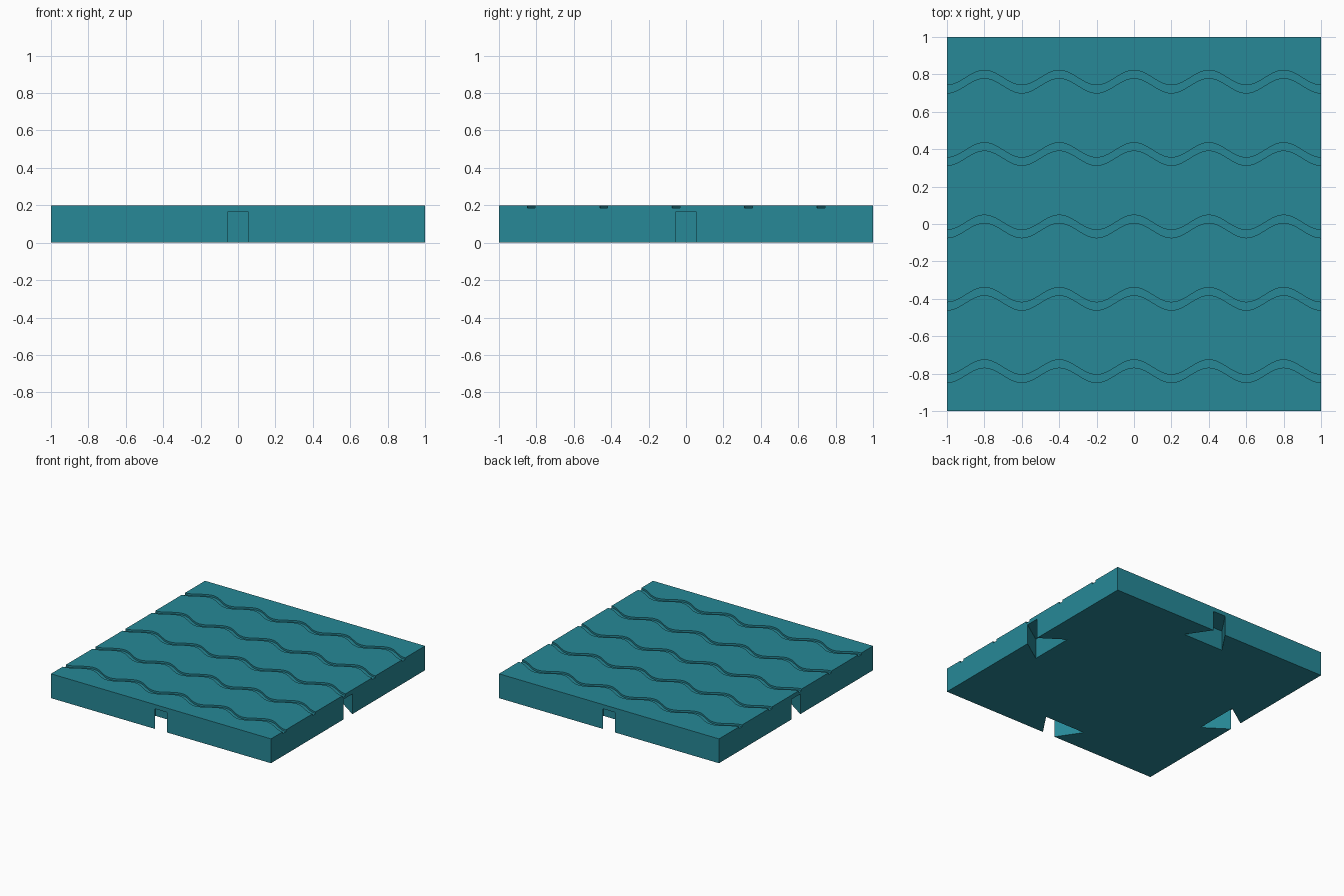
import bpy, bmesh, math

if "Cube" in bpy.data.objects:
    bpy.data.objects.remove(bpy.data.objects["Cube"])


def make_object(name, bm):
    bmesh.ops.recalc_face_normals(bm, faces=bm.faces)
    mesh = bpy.data.meshes.new(name)
    bm.to_mesh(mesh)
    bm.free()
    obj = bpy.data.objects.new(name, mesh)
    bpy.context.collection.objects.link(obj)
    return obj


def add_sweep(bm, sections):
    """Closed solid through a list of four-cornered cross-sections."""
    rings = [[bm.verts.new(p) for p in s] for s in sections]
    for a, b in zip(rings, rings[1:]):
        for i in range(4):
            j = (i + 1) % 4
            bm.faces.new((a[i], a[j], b[j], b[i]))
    bm.faces.new(rings[0])
    bm.faces.new(rings[-1])


def cut(target, cutter):
    cutter.hide_render = True
    mod = target.modifiers.new(cutter.name, 'BOOLEAN')
    mod.operation = 'DIFFERENCE'
    mod.solver = 'EXACT'
    mod.object = cutter
    bpy.context.view_layer.objects.active = target
    bpy.ops.object.modifier_apply(modifier=mod.name)
    bpy.data.objects.remove(cutter)


# Square slab
bm = bmesh.new()
bmesh.ops.create_cube(bm, size=1)
for v in bm.verts:
    v.co = (v.co.x * 2, v.co.y * 2, v.co.z * 0.2 + 0.1)
tile = make_object("floor_tile", bm)

# Dovetail sockets under the middle of each edge, widening inwards
bm = bmesh.new()
for k in range(4):
    c, s = round(math.cos(k * math.pi / 2)), round(math.sin(k * math.pi / 2))
    sections = []
    for r, w in ((0.81, 0.185), (1.0, 0.056), (1.05, 0.056)):
        ring = [(-w, -0.05), (w, -0.05), (w, 0.165), (-w, 0.165)]
        sections.append([(c * r - s * t, s * r + c * t, z) for t, z in ring])
    add_sweep(bm, sections)
cut(tile, make_object("socket_cutter", bm))

# Five shallow wavy grooves across the top
bm = bmesh.new()
half, steps = 0.021, 104
for n in range(5):
    y0 = -0.787 + n * 0.387
    sections = []
    for i in range(steps + 1):
        x = -1.04 + 2.08 * i / steps
        y = y0 + 0.04 * math.cos(2 * math.pi * x / 0.4)
        sections.append([(x, y - half, 0.185), (x, y + half, 0.185),
                         (x, y + half, 0.25), (x, y - half, 0.25)])
    add_sweep(bm, sections)
cut(tile, make_object("groove_cutter", bm))

# Teal colour
mat = bpy.data.materials.new("teal")
mat.diffuse_color = (0.02, 0.25, 0.31, 1)
mat.use_nodes = True
mat.node_tree.nodes["Principled BSDF"].inputs["Base Color"].default_value = mat.diffuse_color
tile.data.materials.clear()
tile.data.materials.append(mat)

# Smooth groove walls, crisp edges
tile.select_set(True)
bpy.context.view_layer.objects.active = tile
bpy.ops.object.shade_smooth_by_angle(angle=math.radians(30))
